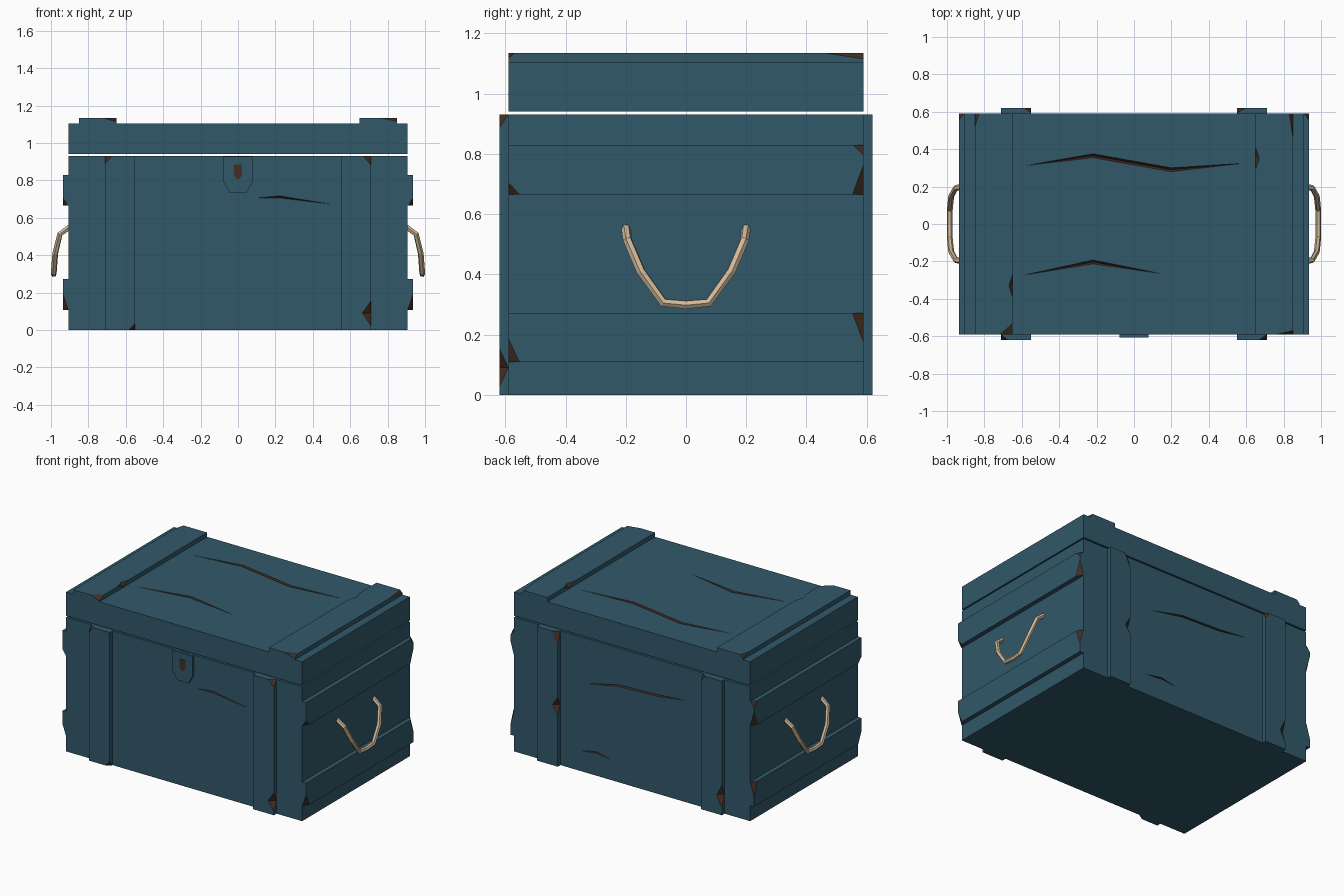
import bpy, bmesh
from mathutils import Vector

if "Cube" in bpy.data.objects:
    bpy.data.objects.remove(bpy.data.objects["Cube"])


def material(name, rgb):
    m = bpy.data.materials.new(name)
    m.diffuse_color = (*rgb, 1)
    m.use_nodes = True
    m.node_tree.nodes["Principled BSDF"].inputs["Base Color"].default_value = m.diffuse_color
    return m


BLUE = material("blue_paint", (0.031, 0.098, 0.143))
BROWN = material("bare_wood", (0.058, 0.027, 0.016))
TAN = material("rope_tan", (0.64, 0.49, 0.32))


def make_object(name, bm, mats):
    bmesh.ops.recalc_face_normals(bm, faces=bm.faces[:])
    me = bpy.data.meshes.new(name)
    bm.to_mesh(me)
    bm.free()
    for m in mats:
        me.materials.append(m)
    ob = bpy.data.objects.new(name, me)
    bpy.context.collection.objects.link(ob)
    return ob


def box(name, lo, hi):
    bm = bmesh.new()
    bmesh.ops.create_cube(bm, size=1)
    lo, hi = Vector(lo), Vector(hi)
    for v in bm.verts:
        v.co = Vector([a + (c + 0.5) * (b - a) for a, b, c in zip(lo, hi, v.co)])
    return make_object(name, bm, [BLUE, BROWN])


def carve(ob, bm):
    """Cut bm out of ob; the cut faces show bare wood."""
    for f in bm.faces:
        f.material_index = 1
    cutter = make_object("cutter", bm, [BLUE, BROWN])
    cutter.hide_render = True
    mod = ob.modifiers.new("cut", 'BOOLEAN')
    mod.operation = 'DIFFERENCE'
    mod.solver = 'EXACT'
    mod.object = cutter
    dg = bpy.context.evaluated_depsgraph_get()
    me = bpy.data.meshes.new_from_object(ob.evaluated_get(dg))
    ob.modifiers.clear()
    ob.data = me
    bpy.data.objects.remove(cutter)


def chip(ob, chips):
    """Octahedral bites centred on corners or edges: (centre, radii)."""
    bm = bmesh.new()
    for c, r in chips:
        c = Vector(c)
        pts = []
        for i in range(3):
            for s in (1, -1):
                d = Vector((0, 0, 0))
                d[i] = s * r[i]
                pts.append(bm.verts.new(c + d))
        for a in pts[0:2]:
            for b in pts[2:4]:
                for e in pts[4:6]:
                    bm.faces.new((a, b, e))
    carve(ob, bm)


def crack(ob, path, width, place):
    """V groove along a path of (u, v); place maps (u, v, height) to 3D."""
    bm = bmesh.new()
    vert = lambda u, v, h: bm.verts.new(place(u, v, h + 0.003))
    start, end = vert(*path[0], 0), vert(*path[-1], 0)
    rings = [[vert(u, v - width, 0), vert(u, v, 0.02), vert(u, v + width, 0), vert(u, v, -0.022)]
             for u, v in path[1:-1]]
    for i in range(4):
        j = (i + 1) % 4
        bm.faces.new((start, rings[0][i], rings[0][j]))
        bm.faces.new((end, rings[-1][i], rings[-1][j]))
        for a, b in zip(rings, rings[1:]):
            bm.faces.new((a[i], a[j], b[j], b[i]))
    carve(ob, bm)


def plate(name, outline, y0, y1, mat):
    bm = bmesh.new()
    f = bm.faces.new([bm.verts.new((x, y0, z)) for x, z in outline])
    ext = bmesh.ops.extrude_face_region(bm, geom=[f])["geom"]
    for v in ext:
        if isinstance(v, bmesh.types.BMVert):
            v.co.y = y1
    return make_object(name, bm, [mat])


X, Y, H, L0, L1 = 0.905, 0.59, 0.93, 0.94, 1.105

# Chest body with cracks in the front and back
body = box("chest_body", (-X, -Y, 0), (X, Y, H))
front = lambda u, v, h: (u, -Y - h, v)
back = lambda u, v, h: (u, Y + h, v)
crack(body, [(0.08, 0.705), (0.22, 0.712), (0.54, 0.667)], 0.006, front)
crack(body, [(0.40, 0.61), (0.1, 0.67), (-0.19, 0.68), (-0.45, 0.71)], 0.007, back)
crack(body, [(0.42, 0.14), (0.27, 0.16), (0.15, 0.14)], 0.006, back)

# Lid with two long cracks
lid = box("lid", (-X, -Y, L0), (X, Y, L1))
top = lambda u, v, h: (u, v, L1 + h)
crack(lid, [(-0.63, 0.305), (-0.22, 0.365), (0.2, 0.29), (0.64, 0.33)], 0.012, top)
crack(lid, [(-0.65, -0.285), (-0.22, -0.203), (0.2, -0.275)], 0.012, top)

# Lid battens
T = 1.135
lid_chips = {
    -1: [((-0.65, -Y, T), (0.07, 0.06, 0.022)), ((-0.65, -0.33, T), (0.018, 0.06, 0.025)),
         ((-0.85, Y, T), (0.02, 0.07, 0.02))],
    1: [((0.85, -Y, T), (0.09, 0.02, 0.02)), ((0.65, 0.35, T), (0.02, 0.06, 0.025)),
        ((0.85, Y, T), (0.02, 0.13, 0.02))],
}
for s, side in ((-1, "left"), (1, "right")):
    xs = sorted((s * 0.65, s * 0.85))
    chip(box(f"lid_batten_{side}", (xs[0], -Y, L1), (xs[1], Y, T)), lid_chips[s])

# Upright battens on front and back
F = 0.62
upright_chips = {
    (-1, -1): [((-0.71, -F, H), (0.035, 0.028, 0.04)), ((-0.55, -F, 0), (0.035, 0.025, 0.035))],
    (1, -1): [((0.71, -F, H), (0.04, 0.03, 0.045)), ((0.71, -F, 0.09), (0.045, 0.03, 0.065))],
    (-1, 1): [((-0.55, F, H), (0.035, 0.025, 0.04)), ((-0.71, F, 0.13), (0.04, 0.028, 0.08))],
    (1, 1): [((0.55, F, H), (0.045, 0.028, 0.09)), ((0.55, F, 0.42), (0.04, 0.028, 0.06))],
}
for (sx, sy), chips in upright_chips.items():
    xs, ys = sorted((sx * 0.55, sx * 0.71)), sorted((sy * Y, sy * F))
    name = f"{'front' if sy < 0 else 'back'}_batten_{'left' if sx < 0 else 'right'}"
    chip(box(name, (xs[0], ys[0], 0), (xs[1], ys[1], H)), chips)

# Level battens on both ends, and rope handles
R = 0.935
for s, side in ((-1, "left"), (1, "right")):
    xs = sorted((s * X, s * R))
    chip(box(f"end_batten_upper_{side}", (xs[0], -Y, 0.665), (xs[1], Y, 0.83)),
         [((s * R, Y, 0.83), (0.025, 0.035, 0.035)), ((s * R, Y, 0.665), (0.028, 0.037, 0.1)),
          ((s * R, -Y, 0.665), (0.026, 0.037, 0.04))])
    chip(box(f"end_batten_lower_{side}", (xs[0], -Y, 0.108), (xs[1], Y, 0.272)),
         [((s * R, Y, 0.272), (0.028, 0.037, 0.1)), ((s * R, -Y, 0.108), (0.028, 0.037, 0.08))])

    half = [(0.895, 0.2, 0.555), (0.952, 0.194, 0.513), (0.977, 0.15, 0.41), (0.985, 0.075, 0.306)]
    path = half + [(0.985, 0, 0.299)] + [(x, -y, z) for x, y, z in reversed(half)]
    cu = bpy.data.curves.new("rope_path", 'CURVE')
    cu.dimensions = '3D'
    cu.bevel_depth = 0.0155
    cu.bevel_resolution = 1
    cu.use_fill_caps = True
    sp = cu.splines.new('POLY')
    sp.points.add(len(path) - 1)
    for p, (x, y, z) in zip(sp.points, path):
        p.co = (s * x, y, z, 1)
    sp.use_smooth = False
    tmp = bpy.data.objects.new("rope_tmp", cu)
    bpy.context.collection.objects.link(tmp)
    me = bpy.data.meshes.new_from_object(tmp.evaluated_get(bpy.context.evaluated_depsgraph_get()))
    bpy.data.objects.remove(tmp)
    me.materials.clear()
    me.materials.append(TAN)
    for poly in me.polygons:
        poly.use_smooth = False
        poly.material_index = 0
    bpy.context.collection.objects.link(bpy.data.objects.new(f"rope_handle_{side}", me))

# Clasp with keyhole
plate("clasp", [(-0.077, 0.928), (0.077, 0.928), (0.077, 0.79), (0.043, 0.732),
                (-0.043, 0.732), (-0.077, 0.79)], -Y, -0.606, BLUE)
plate("keyhole", [(-0.022, 0.885), (0.022, 0.885), (0.022, 0.83), (0.008, 0.808),
                  (-0.008, 0.808), (-0.022, 0.83)], -0.604, -0.608, BROWN)
